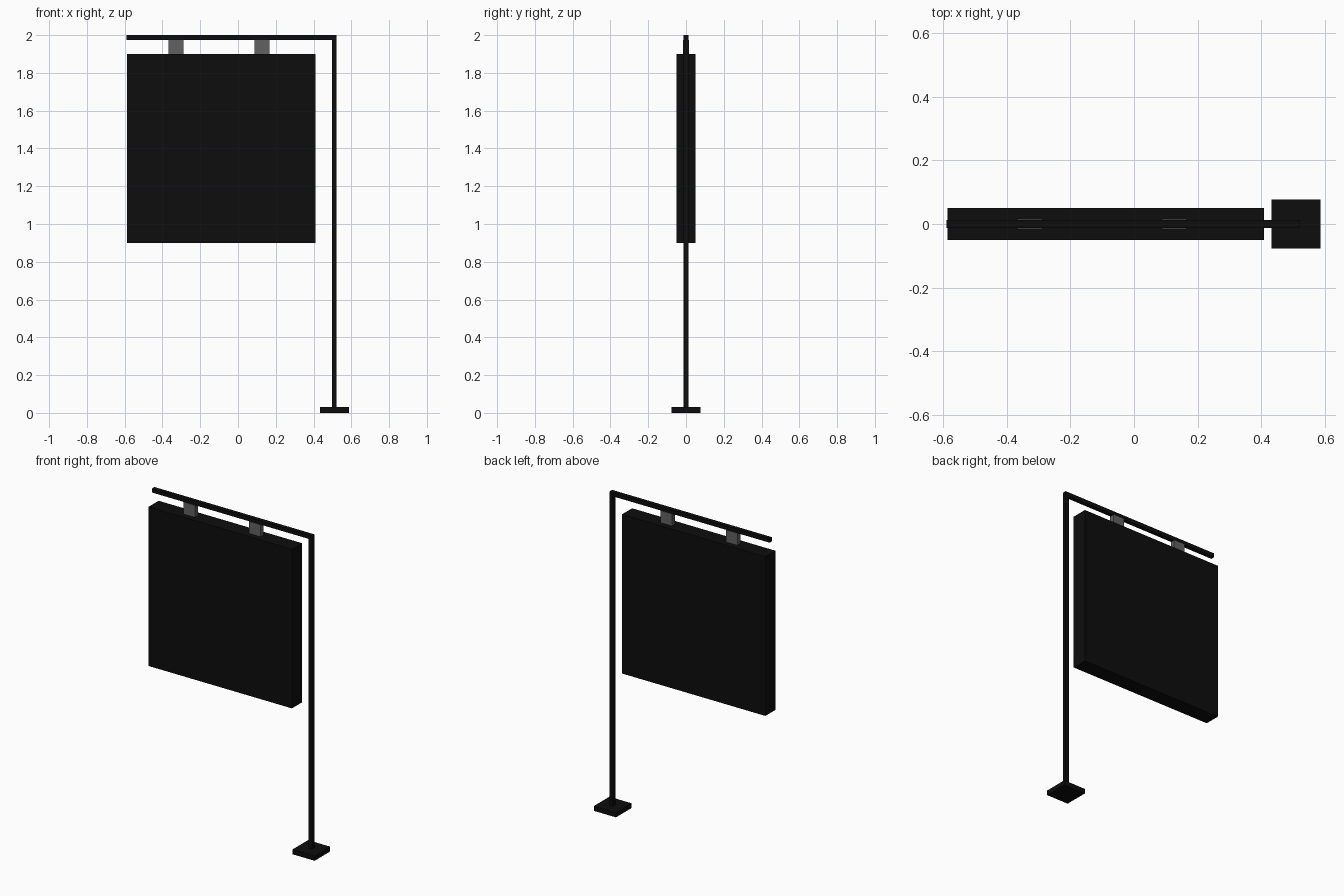
import bpy

if "Cube" in bpy.data.objects:
    bpy.data.objects.remove(bpy.data.objects["Cube"])


def material(name, value):
    m = bpy.data.materials.new(name)
    m.diffuse_color = (value, value, value, 1)
    m.use_nodes = True
    m.node_tree.nodes["Principled BSDF"].inputs["Base Color"].default_value = m.diffuse_color
    return m


black = material("black_metal", 0.004)
grey = material("grey_metal", 0.12)


def box(name, x, y, z, mat):
    """Box from (min, max) ranges along each axis."""
    bpy.ops.mesh.primitive_cube_add(size=1, location=[sum(r) / 2 for r in (x, y, z)])
    ob = bpy.context.object
    ob.name = name
    ob.scale = [r[1] - r[0] for r in (x, y, z)]
    bpy.ops.object.transform_apply(location=False, rotation=False, scale=True)
    ob.data.materials.append(mat)
    return ob


T = 0.0125  # half thickness of the tube

# Foot plate and upright
box("base_plate", (0.433, 0.587), (-0.077, 0.077), (0, 0.03), black)
box("post", (0.51 - T, 0.51 + T), (-T, T), (0.03, 2.0), black)

# Horizontal arm, butting against the post
box("top_arm", (-0.59, 0.51 - T), (-T, T), (2.0 - 2 * T, 2.0), black)

# Hanging sign panel
box("sign_panel", (-0.587, 0.41), (-0.05, 0.05), (0.90, 1.90), black)

# Two hangers joining arm and panel
for i, cx in enumerate((-0.328, 0.127)):
    box(f"hanger_{i + 1}", (cx - 0.039, cx + 0.039), (-0.015, 0.015),
        (1.90, 2.0 - 2 * T), grey)
